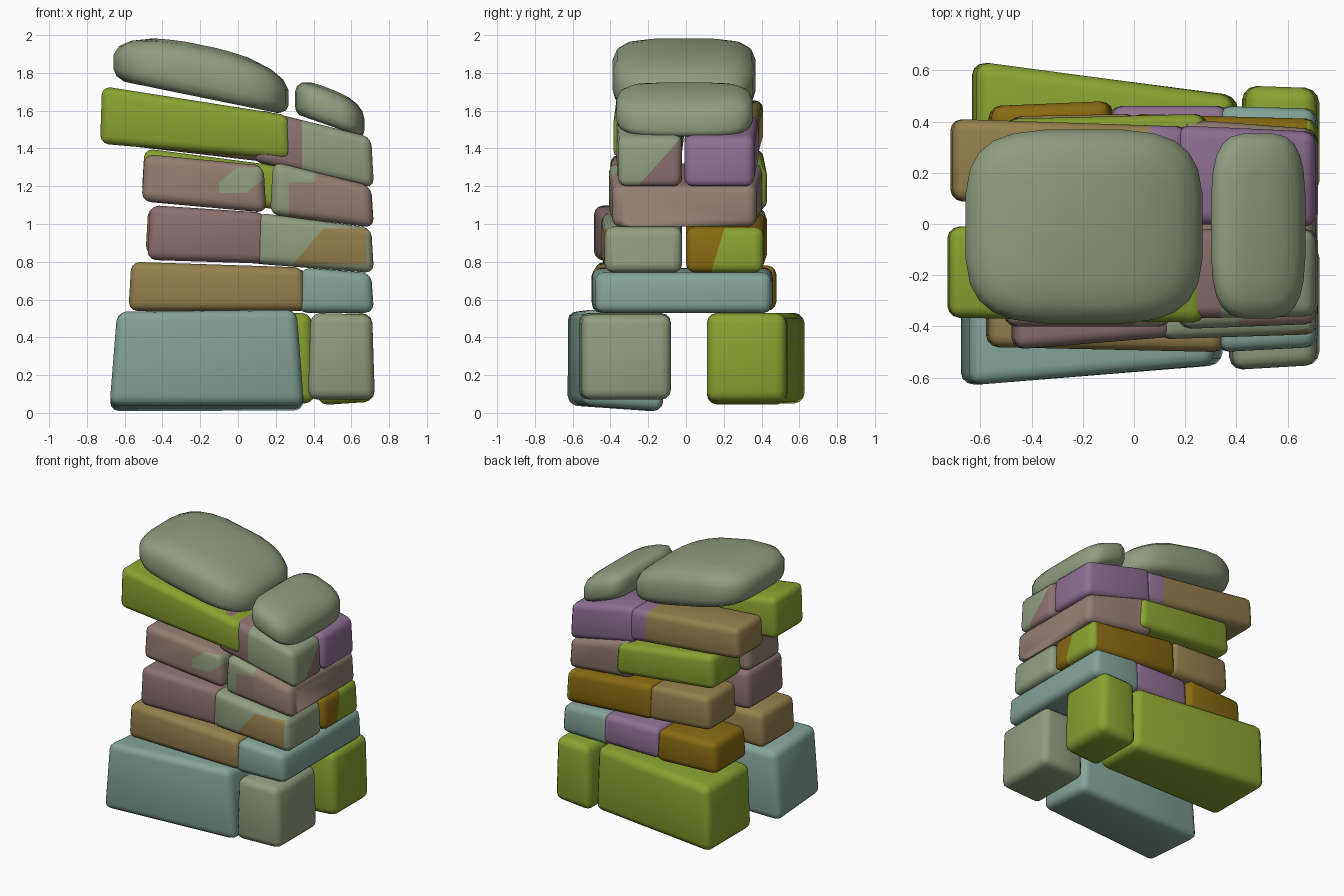
import bpy, bmesh, math
from mathutils import Vector

if "Cube" in bpy.data.objects:
    bpy.data.objects.remove(bpy.data.objects["Cube"])


def material(name, red, green, blue):
    mat = bpy.data.materials.new(name)
    mat.use_nodes = True
    mat.diffuse_color = (red, green, blue, 1)
    mat.node_tree.nodes["Principled BSDF"].inputs["Base Color"].default_value = (red, green, blue, 1)
    return mat


sage = material("sage", .28, .34, .215)
teal = material("teal", .23, .37, .32)
moss = material("moss", .25, .36, .03)
tan = material("tan", .30, .22, .075)
ochre = material("ochre", .25, .145, .006)
mauve = material("mauve", .26, .165, .165)
taupe = material("taupe", .29, .21, .17)
purple = material("purple", .27, .165, .29)


def finish(bm, name, mat, angle):
    bmesh.ops.recalc_face_normals(bm, faces=bm.faces)
    mesh = bpy.data.meshes.new(name)
    bm.to_mesh(mesh)
    bm.free()
    obj = bpy.data.objects.new(name, mesh)
    bpy.context.collection.objects.link(obj)
    mesh.materials.append(mat)
    bpy.ops.object.select_all(action="DESELECT")
    obj.select_set(True)
    bpy.context.view_layer.objects.active = obj
    bpy.ops.object.shade_smooth_by_angle(angle=math.radians(angle))
    return obj


def stone(name, mat, x, left_y, right_y, left_z, right_z, round=.045, slant=.015, lean=0):
    """Tapered block with rounded edges, from its two end sections."""
    bm = bmesh.new()
    rings = []
    for side, px, ys, zs in ((1, x[0], left_y, left_z), (-1, x[1], right_y, right_z)):
        # the top edge of each end leans slightly inwards, the far side may sink
        rings.append([bm.verts.new((px + side * slant * (z == zs[1]), y, z - lean * (y - ys[0])))
                      for y, z in ((ys[0], zs[0]), (ys[1], zs[0]), (ys[1], zs[1]), (ys[0], zs[1]))])
    a, b = rings
    bm.faces.new(a)
    bm.faces.new(b[::-1])
    for i in range(4):
        j = (i + 1) % 4
        bm.faces.new((a[i], b[i], b[j], a[j]))
    bmesh.ops.bevel(bm, geom=bm.edges[:], offset=round, segments=3, profile=.5, affect="EDGES")
    return finish(bm, name, mat, 40)


def patch(obj, mat, *planes):
    """Recolour the faces lying in front of every (point, normal) plane."""
    bm = bmesh.new()
    bm.from_mesh(obj.data)
    for point, normal in planes:
        bmesh.ops.bisect_plane(bm, geom=bm.verts[:] + bm.edges[:] + bm.faces[:],
                               plane_co=point, plane_no=normal)
    obj.data.materials.append(mat)
    index = len(obj.data.materials) - 1
    for face in bm.faces:
        centre = face.calc_center_median()
        if all((centre - Vector(p)).dot(Vector(n)) > 0 for p, n in planes):
            face.material_index = index
    bm.to_mesh(obj.data)
    bm.free()


def capstone(name, x, y, bottom, top, bow):
    """Pillow-shaped stone lofted between a lower and an upper sloping line."""
    bm = bmesh.new()
    cx, cy, rx, ry = sum(x) / 2, sum(y) / 2, (x[1] - x[0]) / 2, (y[1] - y[0]) / 2
    rings, count = [], 24
    for level, size in ((0, .88), (.1, .97), (.25, 1), (.62, 1), (.82, .94), (.94, .8), (1, .55)):
        ring = []
        for i in range(count):
            angle = math.tau * (i + .5) / count
            c, s = math.cos(angle), math.sin(angle)
            u, v = (math.copysign(abs(k) ** .55, k) * size for k in (c, s))
            mix = (u + 1) / 2
            low = bottom[0] + (bottom[1] - bottom[0]) * mix
            high = top[0] + (top[1] - top[0]) * mix + bow * (1 - u * u)
            ring.append(bm.verts.new((cx + rx * u, cy + ry * v, low + (high - low) * level)))
        rings.append(ring)
    for a, b in zip(rings, rings[1:]):
        for i in range(count):
            j = (i + 1) % count
            bm.faces.new((a[i], a[j], b[j], b[i]))
    bm.faces.new(rings[0][::-1])
    # crown of the stone: strips across, so that the bowed top stays smooth
    crown = rings[-1]
    half = count // 2
    for i in range(half - 1):
        bm.faces.new((crown[i], crown[i + 1], crown[-i - 2], crown[-i - 1]))
    return finish(bm, name, sage, 60)


X, Z = Vector((1, 0, 0)), Vector((0, 0, 1))
FRONT = ((0, -.3, 0), (0, -1, 0))

# Foundation course
stone("base_front", teal, (-.68, .35), (-.63, -.13), (-.55, -.12), (.04, .54), (.04, .55), .05, .04, .07)
stone("base_front_end", sage, (.37, .725), (-.57, -.08), (-.55, -.08), (.07, .53), (.07, .52), .05)
stone("base_back", moss, (-.635, .41), (.11, .635), (.11, .5), (.05, .53), (.05, .53), .055, .02)
stone("base_back_end", moss, (.42, .725), (.11, .54), (.11, .53), (.04, .52), (.06, .53), .055)

# First course with its crossing stone
stone("first_front", tan, (-.58, .36), (-.48, -.08), (-.5, -.1), (.54, .8), (.54, .77))
stone("first_crossing", teal, (.32, .72), (-.5, .46), (-.48, .45), (.53, .77), (.53, .74))
stone("first_back_middle", purple, (-.1, .38), (.1, .46), (.1, .46), (.54, .77), (.54, .76))
stone("first_back", ochre, (-.57, -.08), (.08, .46), (.08, .48), (.55, .78), (.54, .78))

# Second course
stone("second_front", mauve, (-.48, .16), (-.49, -.06), (-.44, -.04), (.81, 1.1), (.79, 1.06))
front_end = stone("second_front_end", sage, (.09, .72), (-.45, -.02), (-.43, -.02), (.79, 1.06), (.74, .98))
patch(front_end, tan, ((.32, 0, .82), (.6, 0, -.5)), ((.68, 0, 0), -X), FRONT,
      ((0, 0, .975), -Z), ((0, 0, .785), Z))
back_end = stone("second_back_end", ochre, (-.02, .72), (0, .43), (0, .41), (.8, 1.06), (.74, .98))
patch(back_end, moss, ((.7, .165, .85), (0, 1, -.3)), ((.675, 0, 0), X))
stone("second_back", tan, (-.49, .02), (.08, .42), (.06, .43), (.84, 1.09), (.8, 1.06))

# Third course with its crossing stone
front = stone("third_front", taupe, (-.51, .15), (-.4, -.02), (-.4, -.02), (1.12, 1.37), (1.06, 1.31))
patch(front, sage, FRONT, ((-.1, 0, 1.22), (.8, 0, -1)), ((.05, 0, 1.17), (-.7, 0, .9)),
      ((0, 0, 1.165), Z), ((0, 0, 1.3), -Z), ((-.1, 0, 0), X))
crossing = stone("third_crossing", taupe, (.17, .72), (-.41, .41), (-.39, .37), (1.05, 1.33), (.98, 1.2))
patch(crossing, sage, ((.27, 0, 0), -X), FRONT)
patch(crossing, sage, ((.41, 0, 0), -X), ((0, 0, 1.22), Z), FRONT)
stone("third_back", moss, (-.51, .29), (.05, .41), (.05, .43), (1.15, 1.4), (1.07, 1.3))

# Fourth course, tilting down towards the end
stone("fourth_front", moss, (-.73, .28), (-.365, -.01), (-.385, -.02), (1.425, 1.73), (1.34, 1.575), .045, .01)
front_end = stone("fourth_front_end", mauve, (.08, .72), (-.37, -.02), (-.36, -.02), (1.33, 1.61), (1.19, 1.46))
patch(front_end, sage, ((.34, 0, 0), X), ((.7, -.13, 1.34), (0, -1, .9)))
back = stone("fourth_back", tan, (-.72, .22), (.09, .41), (.04, .38), (1.43, 1.66), (1.32, 1.56))
patch(back, purple, ((.06, 0, 0), X))
stone("fourth_back_end", purple, (.16, .72), (0, .385), (-.01, .36), (1.31, 1.58), (1.19, 1.46))

# Capstones
capstone("large_capstone", (-.66, .27), (-.39, .37), (1.765, 1.575), (1.98, 1.79), .065)
capstone("small_capstone", (.3, .67), (-.37, .355), (1.585, 1.455), (1.765, 1.62), .025)
